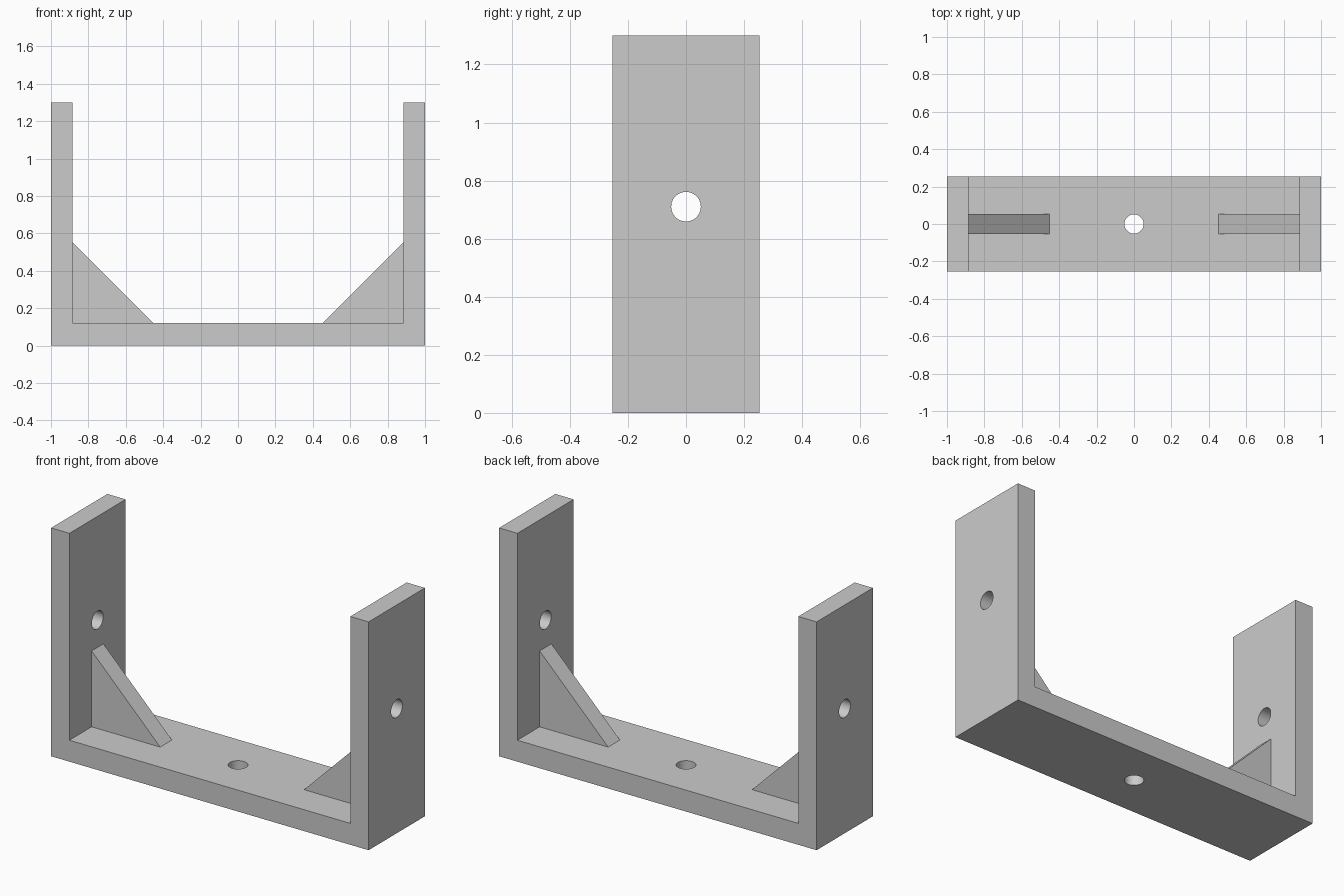
import bpy
import bmesh
from math import pi, radians

cube = bpy.data.objects.get("Cube")
if cube:
    bpy.data.objects.remove(cube, do_unlink=True)

HALF_X, HALF_Y, HEIGHT = 1.0, 0.253, 1.30
INNER_X, FLOOR = 0.885, 0.122
HOLE_R, HOLE_Z = 0.051, 0.71
RIB_HALF, RIB_LEG = 0.053, 0.432

# Single flat colour
grey = bpy.data.materials.new("light_grey")
grey.use_nodes = True
colour = (0.6, 0.6, 0.6, 1)
grey.diffuse_color = colour
grey.node_tree.nodes["Principled BSDF"].inputs["Base Color"].default_value = colour


def extrude_profile(name, points, half_depth):
    """Extrude an x-z outline symmetrically along y."""
    bm = bmesh.new()
    face = bm.faces.new([bm.verts.new((x, -half_depth, z)) for x, z in points])
    result = bmesh.ops.extrude_face_region(bm, geom=[face])
    verts = [v for v in result["geom"] if isinstance(v, bmesh.types.BMVert)]
    bmesh.ops.translate(bm, verts=verts, vec=(0, 2 * half_depth, 0))
    bmesh.ops.recalc_face_normals(bm, faces=bm.faces)
    mesh = bpy.data.meshes.new(name)
    bm.to_mesh(mesh)
    bm.free()
    mesh.materials.append(grey)
    obj = bpy.data.objects.new(name, mesh)
    bpy.context.collection.objects.link(obj)
    return obj


def activate(obj):
    bpy.ops.object.select_all(action="DESELECT")
    obj.select_set(True)
    bpy.context.view_layer.objects.active = obj


def drill(target, location, rotation, depth):
    """Cut a round hole through the target."""
    bpy.ops.mesh.primitive_cylinder_add(
        vertices=48, radius=HOLE_R, depth=depth, location=location, rotation=rotation)
    cutter = bpy.context.object
    cutter.name = "hole_cutter"
    cutter.hide_render = True
    cutter.data.materials.append(grey)
    mod = target.modifiers.new("hole", "BOOLEAN")
    mod.operation = "DIFFERENCE"
    mod.solver = "EXACT"
    mod.object = cutter
    activate(target)
    bpy.ops.object.modifier_apply(modifier=mod.name)
    bpy.data.objects.remove(cutter, do_unlink=True)


# U-shaped bracket: floor and two upright walls
right_half = [(HALF_X, 0), (HALF_X, HEIGHT), (INNER_X, HEIGHT), (INNER_X, FLOOR)]
left_half = [(-x, z) for x, z in reversed(right_half)]
bracket = extrude_profile("u_bracket", right_half + left_half, HALF_Y)

# Mounting holes in the floor and both walls
drill(bracket, (0, 0, FLOOR / 2), (0, 0, 0), FLOOR * 3)
for side in (-1, 1):
    wall_x = side * (HALF_X + INNER_X) / 2
    drill(bracket, (wall_x, 0, HOLE_Z), (0, pi / 2, 0), 0.4)
activate(bracket)
bpy.ops.object.shade_smooth_by_angle(angle=radians(30))

# Triangular corner ribs
for label, side in (("right", -1), ("left", 1)):
    corner = [(side * INNER_X, FLOOR),
              (side * INNER_X, FLOOR + RIB_LEG),
              (side * (INNER_X - RIB_LEG), FLOOR)]
    extrude_profile(label + "_corner_rib", corner, RIB_HALF)
